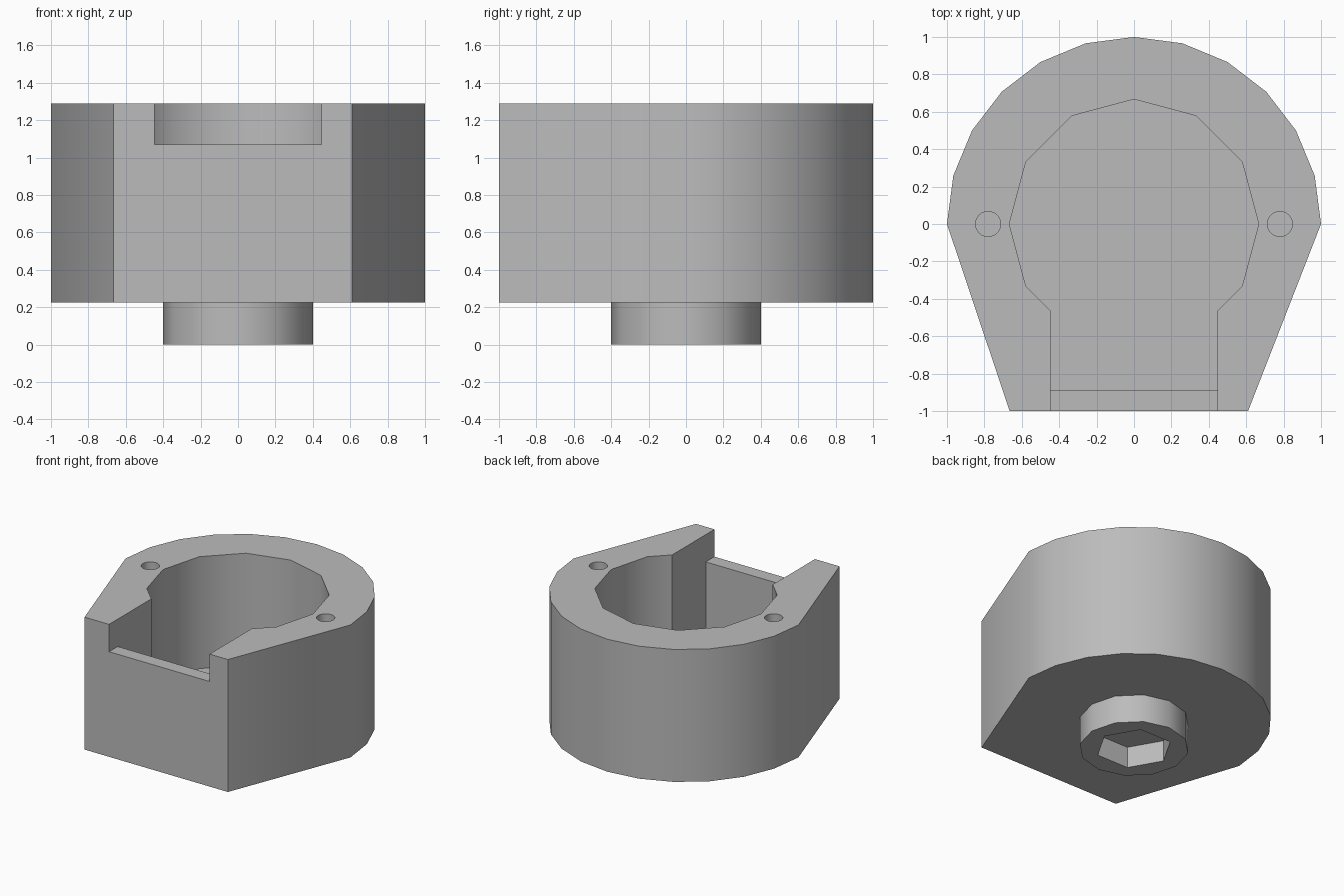
import bpy
import bmesh
from math import cos, sin, pi, radians

if "Cube" in bpy.data.objects:
    bpy.data.objects.remove(bpy.data.objects["Cube"])

BASE, FLOOR, LIP, TOP = 0.225, 0.39, 1.07, 1.29
SLOT = 0.447

grey = bpy.data.materials.new("plain grey")
grey.use_nodes = True
grey.diffuse_color = (0.5, 0.5, 0.5, 1)
grey.node_tree.nodes["Principled BSDF"].inputs["Base Color"].default_value = (0.5, 0.5, 0.5, 1)


def ring(radius, sides, first=0, last=None, x=0):
    """Points on a regular polygon, from step first to step last."""
    last = sides - 1 if last is None else last
    return [(x + radius * cos(2 * pi * i / sides), radius * sin(2 * pi * i / sides))
            for i in range(first, last + 1)]


def prism(name, outline, low, high):
    """Closed prism over a counter-clockwise outline."""
    bm = bmesh.new()
    face = bm.faces.new([bm.verts.new((x, y, low)) for x, y in outline])
    top = bmesh.ops.extrude_face_region(bm, geom=[face])["geom"]
    verts = [g for g in top if isinstance(g, bmesh.types.BMVert)]
    bmesh.ops.translate(bm, verts=verts, vec=(0, 0, high - low))
    bmesh.ops.recalc_face_normals(bm, faces=bm.faces)
    mesh = bpy.data.meshes.new(name)
    bm.to_mesh(mesh)
    bm.free()
    mesh.materials.append(grey)
    obj = bpy.data.objects.new(name, mesh)
    bpy.context.collection.objects.link(obj)
    return obj


def activate(obj):
    bpy.ops.object.select_all(action="DESELECT")
    obj.select_set(True)
    bpy.context.view_layer.objects.active = obj


def cut(target, cutter):
    """Subtract the cutter, then discard it."""
    activate(target)
    mod = target.modifiers.new("cut", "BOOLEAN")
    mod.operation, mod.solver, mod.object = "DIFFERENCE", "EXACT", cutter
    bpy.ops.object.modifier_apply(modifier=mod.name)
    bpy.data.objects.remove(cutter)


# Housing: half-round back with tapering sides to a flat front
housing = prism("housing", ring(1, 24, 0, 12) + [(-0.665, -1), (0.61, -1)], BASE, TOP)

# Keyhole cavity: twelve-sided bore joined to a straight front slot
neck = -0.463
keyhole = ring(0.667, 12, -1, 7) + [(-SLOT, neck), (-SLOT, -0.89), (SLOT, -0.89), (SLOT, neck)]
cut(housing, prism("cavity_cutter", keyhole, FLOOR, TOP + 0.2))

# Notch lowering the front wall
notch = [(-SLOT, -1.1), (SLOT, -1.1), (SLOT, -0.7), (-SLOT, -0.7)]
cut(housing, prism("notch_cutter", notch, LIP, TOP + 0.1))

# Screw holes on both sides
for x in (-0.78, 0.78):
    cut(housing, prism("hole_cutter", ring(0.067, 24, x=x), TOP - 0.5, TOP + 0.1))

# Peg underneath with a hexagonal socket
peg = prism("peg", ring(0.4, 12), 0, BASE)
cut(peg, prism("socket_cutter", ring(0.28, 6), -0.1, 0.17))

for part in (housing, peg):
    activate(part)
    bpy.ops.object.shade_smooth_by_angle(angle=radians(31))
